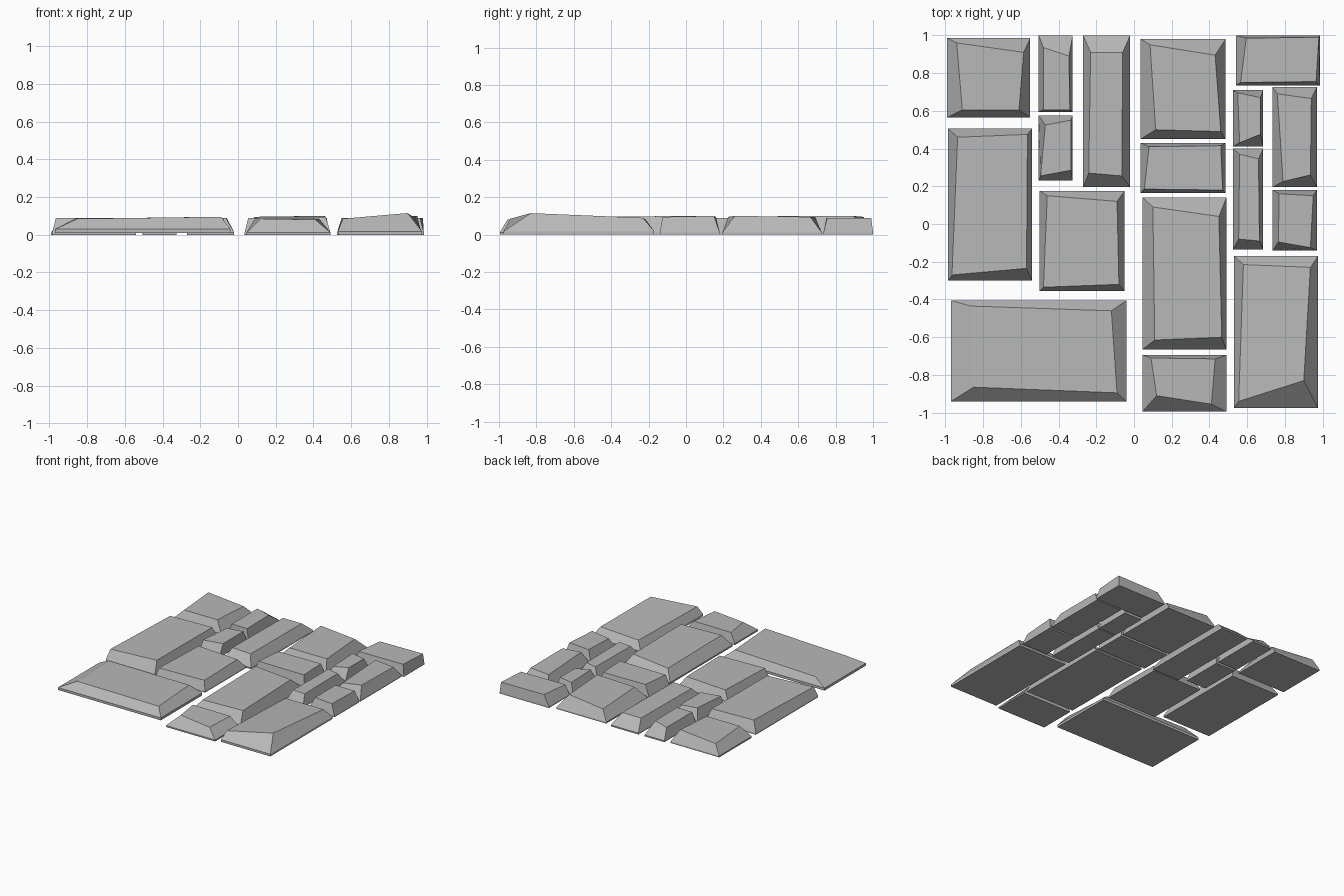
import bpy
import bmesh

default_cube = bpy.data.objects.get("Cube")
if default_cube:
    bpy.data.objects.remove(default_cube, do_unlink=True)

# Single stone colour
grey = bpy.data.materials.new("stone_grey")
grey.use_nodes = True
colour = (0.48, 0.48, 0.48, 1)
grey.diffuse_color = colour
grey.node_tree.nodes["Principled BSDF"].inputs["Base Color"].default_value = colour


def stone(name, x, y, front_left, front_right, back_right, back_left,
          tops=(0.09,) * 4, lip=0.012, lift=0):
    """Chiselled slab: thin upright rim, sloping sides and an uneven flat top.
    Corners run anticlockwise as seen from above, starting at low x, low y."""
    bm = bmesh.new()
    base = [(x[0], y[0]), (x[1], y[0]), (x[1], y[1]), (x[0], y[1])]
    crown = [front_left, front_right, back_right, back_left]
    rings = [
        [bm.verts.new((*p, lift)) for p in base],
        [bm.verts.new((*p, lift + lip)) for p in base],
        [bm.verts.new((*p, h)) for p, h in zip(crown, tops)],
    ]
    for lower, upper in zip(rings, rings[1:]):
        for i in range(4):
            j = (i + 1) % 4
            bm.faces.new((lower[i], lower[j], upper[j], upper[i]))
    bm.faces.new(rings[0][::-1])
    bm.faces.new(rings[-1])
    bmesh.ops.recalc_face_normals(bm, faces=bm.faces)
    mesh = bpy.data.meshes.new(name)
    bm.to_mesh(mesh)
    bm.free()
    mesh.materials.append(grey)
    slab = bpy.data.objects.new(name, mesh)
    bpy.context.collection.objects.link(slab)


# Stones on the low x side
stone("back_corner_square_stone", (-.99, -.55), (.565, .985),
      (-.91, .605), (-.61, .605), (-.585, .91), (-.94, .96))
stone("outer_long_stone", (-.985, -.54), (-.3, .505),
      (-.965, -.27), (-.57, -.235), (-.565, .475), (-.935, .46))
stone("front_wide_stone", (-.97, -.04), (-.94, -.405),
      (-.85, -.865), (-.09, -.895), (-.12, -.46), (-.865, -.435),
      tops=(.085, .095, .095, .085), lip=.02, lift=.01)
stone("back_narrow_stone", (-.505, -.325), (.595, 1),
      (-.48, .605), (-.34, .605), (-.345, .89), (-.48, .935))
stone("small_narrow_stone", (-.505, -.325), (.23, .575),
      (-.495, .255), (-.335, .285), (-.335, .55), (-.47, .525))
stone("back_tall_stone", (-.27, -.02), (.195, 1),
      (-.24, .27), (-.065, .255), (-.06, .91), (-.23, .91))
stone("inner_square_stone", (-.5, -.05), (-.355, .175),
      (-.48, -.335), (-.08, -.32), (-.09, .12), (-.46, .15), lift=.01)

# Middle column
stone("middle_back_stone", (.035, .485), (.45, .98),
      (.115, .5), (.46, .49), (.43, .895), (.085, .95),
      tops=(.095, .1, .1, .095))
stone("middle_short_stone", (.035, .485), (.165, .43),
      (.055, .185), (.47, .18), (.46, .415), (.08, .41))
stone("middle_long_stone", (.045, .49), (-.665, .14),
      (.11, -.615), (.465, -.6), (.45, .04), (.1, .09),
      tops=(.095, .095, .1, .095))
stone("middle_front_stone", (.045, .49), (-.995, -.695),
      (.12, -.91), (.41, -.955), (.43, -.715), (.09, -.71),
      tops=(.085, .08, .085, .085))

# Stones on the high x side
stone("back_corner_short_stone", (.54, .985), (.735, 1),
      (.565, .75), (.965, .755), (.98, .99), (.595, .985))
stone("small_inner_stone", (.525, .685), (.41, .71),
      (.56, .43), (.67, .475), (.67, .67), (.55, .695))
stone("outer_tall_stone", (.735, .97), (.195, .725),
      (.79, .225), (.935, .26), (.94, .665), (.76, .69),
      tops=(.095, .1, .095, .095))
stone("inner_narrow_stone", (.525, .685), (-.135, .4),
      (.555, -.08), (.665, -.09), (.66, .345), (.56, .37))
stone("outer_small_stone", (.735, .97), (-.14, .18),
      (.765, -.095), (.935, -.125), (.95, .15), (.77, .16),
      tops=(.09, .095, .1, .095))
stone("front_corner_stone", (.53, .975), (-.975, -.17),
      (.555, -.94), (.9, -.83), (.935, -.23), (.58, -.215),
      tops=(.085, .115, .09, .08), lip=.018)
